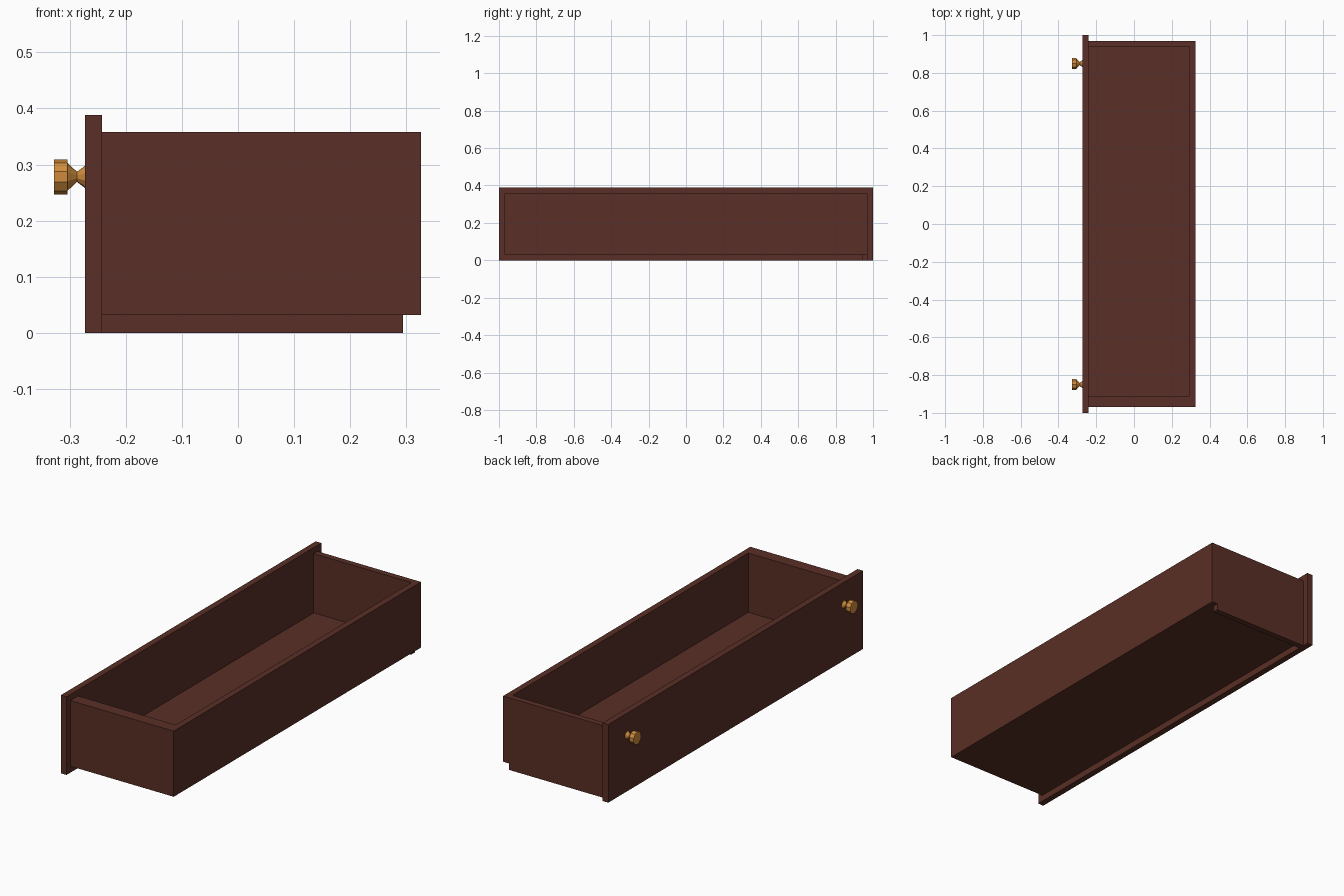
import bpy, bmesh, math

if "Cube" in bpy.data.objects:
    bpy.data.objects.remove(bpy.data.objects["Cube"])


def material(name, rgb):
    m = bpy.data.materials.new(name)
    m.diffuse_color = (*rgb, 1.0)
    m.use_nodes = True
    m.node_tree.nodes["Principled BSDF"].inputs["Base Color"].default_value = m.diffuse_color
    return m


WOOD = material("dark_red_wood", (0.1, 0.028, 0.019))
BRASS = material("brass", (0.62, 0.26, 0.045))


def finish(name, bm, mat):
    bmesh.ops.recalc_face_normals(bm, faces=bm.faces)
    me = bpy.data.meshes.new(name)
    bm.to_mesh(me)
    bm.free()
    me.materials.append(mat)
    ob = bpy.data.objects.new(name, me)
    bpy.context.collection.objects.link(ob)
    return ob


def board(name, x, y, z):
    """Box given by its min/max along each axis."""
    bm = bmesh.new()
    bmesh.ops.create_cube(bm, size=1)
    for v in bm.verts:
        for i, r in enumerate((x, y, z)):
            v.co[i] = r[1] if v.co[i] > 0 else r[0]
    return finish(name, bm, WOOD)


def knob(name, y, z, sides=10):
    """Lathe a profile of (x, radius) around the x axis."""
    profile = [(-0.270, 0.022), (-0.287, 0.009), (-0.304, 0.025),
               (-0.304, 0.031), (-0.328, 0.031)]
    bm = bmesh.new()
    rings = []
    for x, r in profile:
        rings.append([bm.verts.new((x, y + r * math.sin(2 * math.pi * k / sides),
                                    z + r * math.cos(2 * math.pi * k / sides)))
                      for k in range(sides)])
    for a, b in zip(rings, rings[1:]):
        for k in range(sides):
            n = (k + 1) % sides
            bm.faces.new((a[k], a[n], b[n], b[k]))
    bm.faces.new(rings[0])
    bm.faces.new(rings[-1])
    return finish(name, bm, BRASS)


# Drawer face, overhanging the box all round
board("drawer_face", (-0.273, -0.242), (-1, 1), (0, 0.388))
# Box walls
board("back_wall", (0.295, 0.326), (-0.97, 0.97), (0.032, 0.358))
board("near_side_wall", (-0.242, 0.295), (-0.97, -0.91), (0.032, 0.358))
board("far_side_wall", (-0.242, 0.295), (0.94, 0.97), (0.032, 0.358))
# Floor panel, and the runner strip under the far wall
board("floor_panel", (-0.242, 0.295), (-0.91, 0.94), (0.032, 0.064))
board("runner", (-0.242, 0.294), (0.94, 0.97), (0, 0.032))
# Pulls
for label, y in (("near", -0.85), ("far", 0.85)):
    knob(label + "_knob", y, 0.278)
